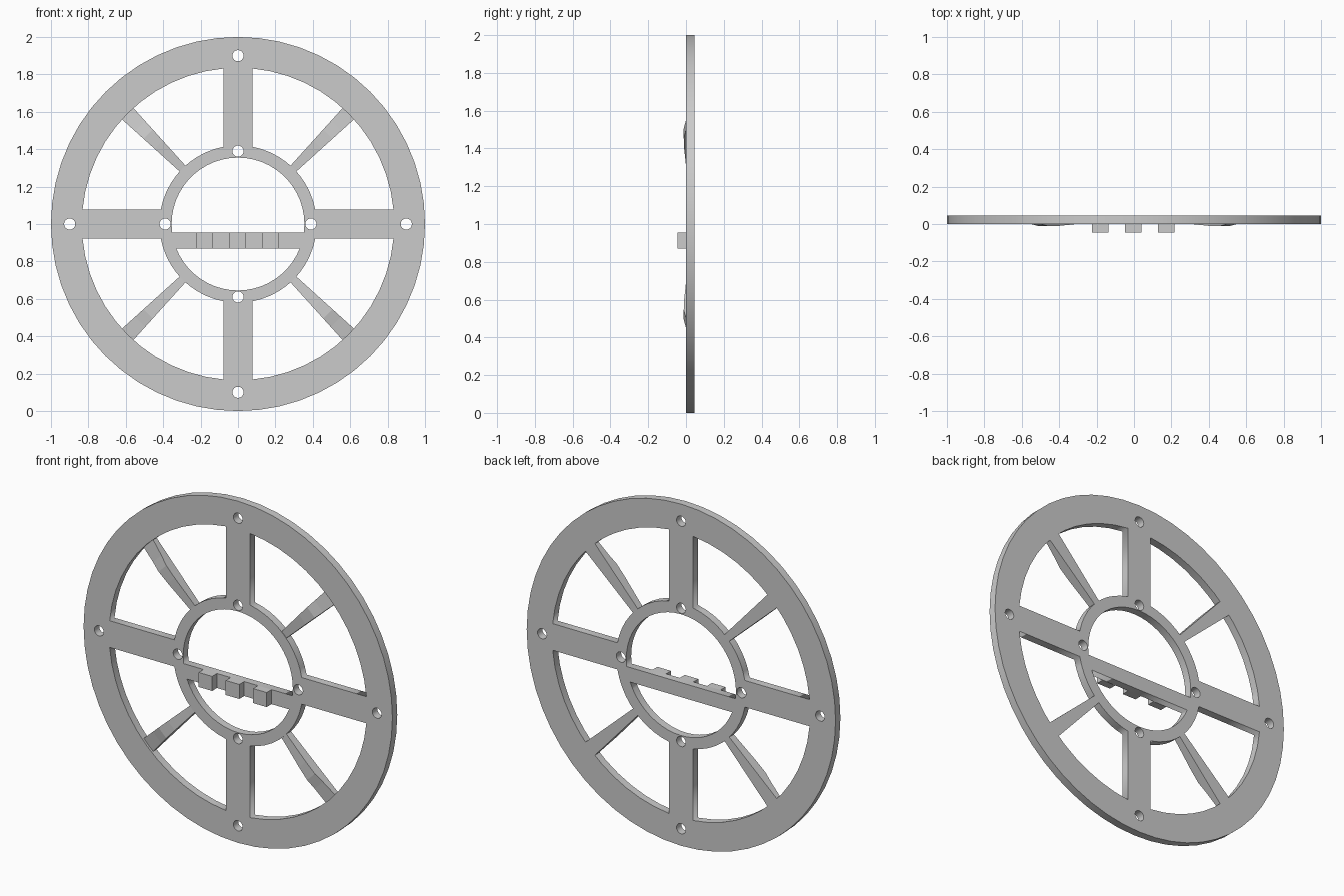
import bpy, bmesh
from math import asin, cos, sin, pi, radians
from mathutils import Matrix, Vector

DEPTH = 0.045
RIM_IN, HUB_OUT, HUB_IN = 0.835, 0.42, 0.355
SPOKE_HALF = 0.078
BAR_TOP, BAR_BOTTOM = -0.045, -0.13

cube = bpy.data.objects.get("Cube")
if cube:
    bpy.data.objects.remove(cube)


def arc(radius, start, end, steps, centre=(0, 0)):
    return [(centre[0] + radius * cos(start + (end - start) * i / steps),
             centre[1] + radius * sin(start + (end - start) * i / steps))
            for i in range(steps + 1)]


def circle(radius, steps, centre=(0, 0)):
    return arc(radius, 0, 2 * pi, steps, centre)[:-1]


def turned(points, angle):
    return [(x * cos(angle) - y * sin(angle), x * sin(angle) + y * cos(angle))
            for x, y in points]


def mesh_object(name, bm):
    bmesh.ops.recalc_face_normals(bm, faces=bm.faces)
    mesh = bpy.data.meshes.new(name)
    bm.to_mesh(mesh)
    bm.free()
    obj = bpy.data.objects.new(name, mesh)
    bpy.context.collection.objects.link(obj)
    return obj


# Wheel plate outline: rim, one window per quarter, bolt holes, hub openings
a_out, a_in = asin(SPOKE_HALF / RIM_IN), asin(SPOKE_HALF / HUB_OUT)
window = (arc(RIM_IN, a_out, pi / 2 - a_out, 12)
          + arc(HUB_OUT, pi / 2 - a_in, a_in, 10))
loops = [circle(1, 56)]
for k in range(4):
    loops.append(turned(window, k * pi / 2))
    for r in (0.9, 0.39):
        loops.append(turned(circle(0.03, 16, (r, 0)), k * pi / 2))
top, low = asin(BAR_TOP / HUB_IN), asin(BAR_BOTTOM / HUB_IN)
loops.append(arc(HUB_IN, top, pi - top, 28))
loops.append(arc(HUB_IN, low, -pi - low, 20))

curve = bpy.data.curves.new("wheel_plate", 'CURVE')
curve.dimensions = '2D'
curve.fill_mode = 'BOTH'
curve.extrude = DEPTH / 2
for loop in loops:
    spline = curve.splines.new('POLY')
    spline.points.add(len(loop) - 1)
    for p, (x, y) in zip(spline.points, loop):
        p.co = (x, y, 0, 1)
    spline.use_cyclic_u = True
outline = bpy.data.objects.new("plate_outline", curve)
bpy.context.collection.objects.link(outline)

# Turn the filled outline into a clean upright mesh
bpy.context.view_layer.update()
evaluated = outline.evaluated_get(bpy.context.evaluated_depsgraph_get())
bm = bmesh.new()
bm.from_mesh(evaluated.to_mesh())
evaluated.to_mesh_clear()
bpy.data.objects.remove(outline)
bmesh.ops.remove_doubles(bm, verts=bm.verts, dist=0.0001)
bmesh.ops.transform(bm, verts=bm.verts,
                    matrix=Matrix.Translation((0, DEPTH / 2, 1)) @ Matrix.Rotation(pi / 2, 4, 'X'))
mesh_object("wheel_plate", bm)

# Tapered diagonal spokes with a shallow bulge on the front
profile = [(0.41, 0.003), (0.46, 0), (0.6, -0.01), (0.68, -0.012), (0.74, 0), (0.845, 0.015)]
names = ("upper_left_spoke", "upper_right_spoke", "lower_right_spoke", "lower_left_spoke")
for k, name in enumerate(names):
    bm = bmesh.new()
    sections = []
    for r, front in profile:
        half = 0.022 + 0.021 * (r - HUB_OUT) / (RIM_IN - HUB_OUT)
        sections.append([bm.verts.new((r, y, z)) for y, z in
                         ((front, -half), (front, half), (DEPTH, half), (DEPTH, -half))])
    for a, b in zip(sections, sections[1:]):
        for i in range(4):
            j = (i + 1) % 4
            bm.faces.new((a[i], a[j], b[j], b[i]))
    bm.faces.new(sections[0])
    bm.faces.new(sections[-1])
    turn = Matrix.Rotation(-radians(45 + 90 * k), 4, 'Y')
    bmesh.ops.transform(bm, verts=bm.verts, matrix=Matrix.Translation((0, 0, 1)) @ turn)
    mesh_object(name, bm)

# Three blocks on the front of the crossbar
for name, x in (("right_block", -0.18), ("middle_block", -0.004), ("left_block", 0.173)):
    bm = bmesh.new()
    bmesh.ops.create_cube(bm, size=1)
    size = Vector((0.088, DEPTH, BAR_TOP - BAR_BOTTOM))
    bmesh.ops.scale(bm, vec=size, verts=bm.verts)
    bmesh.ops.translate(bm, verts=bm.verts,
                        vec=(x, -DEPTH / 2, 1 + (BAR_TOP + BAR_BOTTOM) / 2))
    mesh_object(name, bm)
